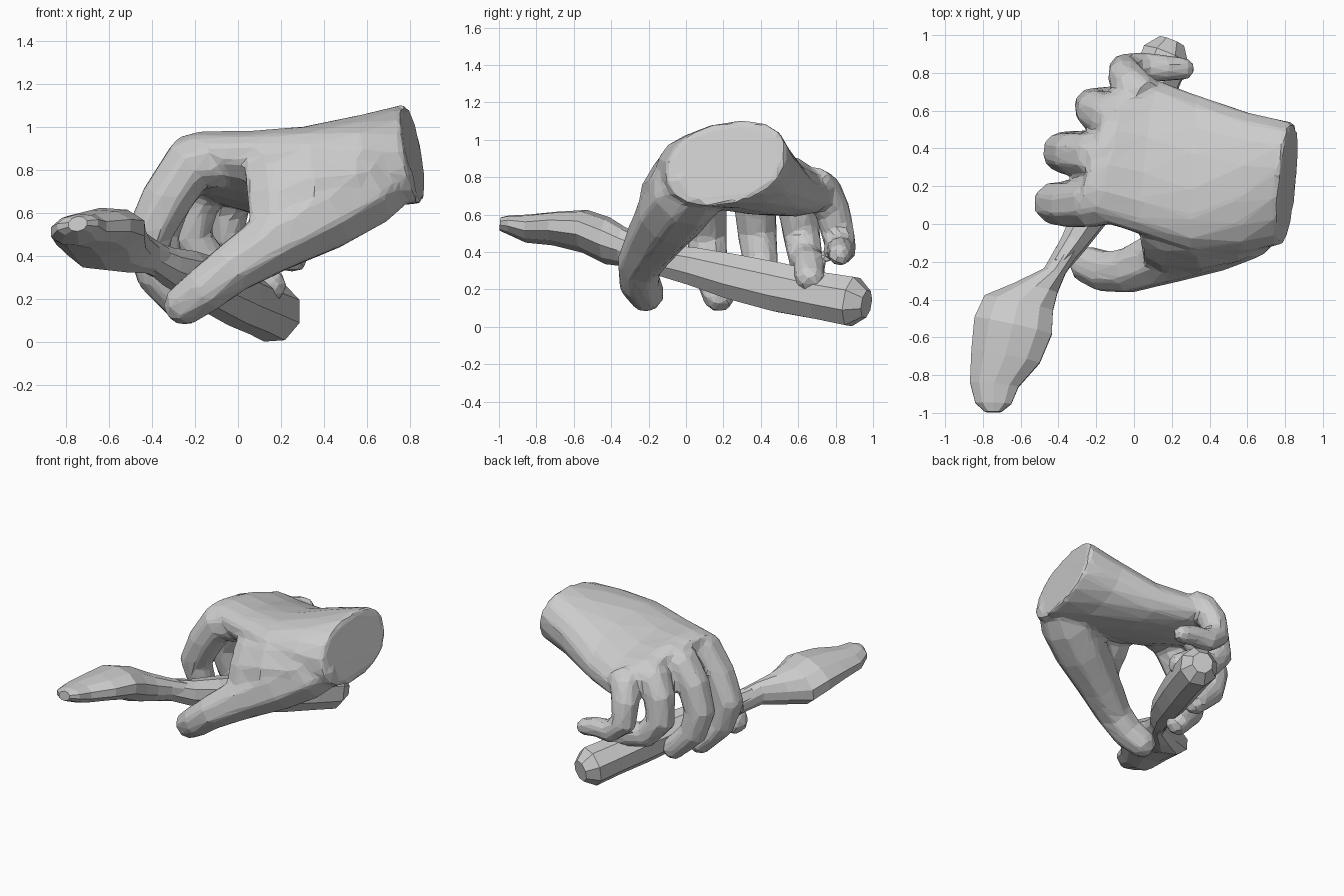
import bpy, bmesh
from math import cos, sin, pi
from mathutils import Vector as V


def loft(name, rings):
    """Skin a list of equal point rings and cap both ends."""
    bm = bmesh.new()
    vs = [[bm.verts.new(p) for p in r] for r in rings]
    n = len(vs[0])
    for a, b in zip(vs, vs[1:]):
        for i in range(n):
            j = (i + 1) % n
            bm.faces.new((a[i], a[j], b[j], b[i]))
    bm.faces.new(vs[0][::-1])
    bm.faces.new(vs[-1])
    bmesh.ops.recalc_face_normals(bm, faces=bm.faces)
    me = bpy.data.meshes.new(name)
    bm.to_mesh(me)
    bm.free()
    ob = bpy.data.objects.new(name, me)
    bpy.context.collection.objects.link(ob)
    return ob


def ring(c, u, v, n=8, power=1.0):
    """Ellipse (or squarish oval when power < 1) around c."""
    pts = []
    for i in range(n):
        a = 2 * pi * (i + 0.5) / n
        ca, sa = cos(a), sin(a)
        pts.append(V(c) + u * (abs(ca) ** power * (1 if ca > 0 else -1))
                   + v * (abs(sa) ** power * (1 if sa > 0 else -1)))
    return pts


def tube(name, path, side, n=8, round_start=False):
    """Sweep ovals along (x, y, z, half width, half height) with a blunt rounded tip."""
    pts = [V(p[:3]) for p in path]
    side = V(side)
    rings = []
    for i, p in enumerate(path):
        t = (pts[min(i + 1, len(pts) - 1)] - pts[max(i - 1, 0)]).normalized()
        u = (side - t * side.dot(t)).normalized()
        v = t.cross(u)
        k = 1 / cos(pi / n) ** 0.6
        w, h = p[3] * k, p[-1] * k
        if i == 0 and round_start:
            rings.append(ring(pts[i] - t * w * 0.6, u * w * .55, v * h * .55, n))
        rings.append(ring(pts[i], u * w, v * h, n))
    rings.append(ring(pts[-1] + t * w * 0.6, u * w * .55, v * h * .55, n))
    return loft(name, rings)


# Palm and wrist: centre, half width, half thickness, lean of the width (x, z) and height axes
palm = [
    ((0.815, 0.215, 0.875), .325, .225, .10, .15, -.20),
    ((0.60, 0.215, 0.845), .375, .215, .06, 0, -.12),
    ((0.32, 0.27, 0.80), .415, .188, .05, -.17, -.05),
    ((0.06, 0.36, 0.785), .415, .168, .10, -.22, 0),
    ((-0.12, 0.39, 0.812), .37, .148, .22, -.20, 0),
    ((-0.22, 0.38, 0.825), .32, .11, .28, -.20, 0),
]
hand = [loft("palm", [ring(c, V((ux, 1, uz)) * w, V((vx, .04, 1)) * h, 16, 0.9)
                      for c, w, h, ux, uz, vx in palm])]

# Fleshy web joining the index side of the palm to the thumb
web = [
    ((.78, .02, .80), .08, .07, .2), ((.58, -.03, .74), .20, .17, .2),
    ((.36, -.085, .70), .24, .155, .35), ((.16, -.11, .65), .25, .115, .5),
    ((.05, -.10, .65), .22, .07, .55),
]
hand.append(loft("thumb_web", [ring(c, V((-.1, lean, 1)) * h, V((.1, 1, -lean)) * w, 10)
                               for c, h, w, lean in web]))

# Thumb with its thick base, reaching forward and down
hand.append(tube("thumb", [
    (0.74, 0.09, 0.80, .15), (0.58, 0.00, 0.71, .19), (0.40, -0.08, 0.60, .18),
    (0.17, -0.17, 0.47, .148), (-0.04, -0.25, 0.335, .118), (-0.16, -0.25, 0.24, .11),
    (-0.27, -0.205, 0.16, .095)], (0, 1, 0), 8))

# Four fingers curling round the handle
fingers = {
    "index_finger": [(-.10, .13, .84, .13), (-.23, .11, .82, .13), (-.335, .10, .66, .12),
                     (-.425, .11, .48, .11), (-.38, .13, .31, .095), (-.23, .18, .145, .083)],
    "middle_finger": [(-.11, .36, .845, .125), (-.22, .36, .81, .125), (-.32, .37, .68, .115),
                      (-.38, .38, .50, .107), (-.34, .40, .34, .095), (-.18, .42, .18, .08)],
    "ring_finger": [(-.04, .55, .81, .12), (-.13, .57, .75, .12), (-.20, .60, .64, .11),
                    (-.22, .62, .48, .10), (-.12, .64, .36, .092), (.04, .66, .33, .085),
                    (.165, .66, .25, .082)],
    "little_finger": [(.06, .67, .77, .10), (-.01, .73, .72, .105), (-.045, .785, .62, .095),
                      (-.05, .815, .49, .088), (.05, .83, .41, .08), (.17, .825, .41, .07),
                      (.28, .82, .38, .06)],
}
for name, path in fingers.items():
    hand.append(tube(name, path, (0, 1, 0), 8))

# Fuse the hand into one faceted skin
for ob in hand:
    ob.select_set(True)
bpy.context.view_layer.objects.active = hand[0]
bpy.ops.object.join()
skin = bpy.context.view_layer.objects.active
skin.name = "hand"
fuse = skin.modifiers.new("fuse", 'REMESH')
fuse.mode, fuse.voxel_size = 'VOXEL', 0.018
soft = skin.modifiers.new("soften", 'SMOOTH')
soft.factor, soft.iterations = 0.5, 8
low = skin.modifiers.new("facet", 'DECIMATE')
low.ratio = 0.05

# Held tool: thick rounded handle narrowing to a neck
tube("handle", [
    (.17, .89, .135, .13, .135), (.10, .72, .165, .125, .13), (0, .50, .21, .12, .135),
    (-.12, .26, .265, .11, .125), (-.23, .05, .32, .095, .105), (-.32, -.10, .35, .07, .09),
    (-.40, -.22, .395, .05, .075)],
    (1, 0, 0), 8, True)

# Broad flattened head of the tool, leaning slightly to one side
head = [
    ((-.34, -.12, .36), .065, .075), ((-.42, -.25, .405), .06, .085),
    ((-.52, -.34, .43), .12, .105), ((-.61, -.42, .46), .19, .125),
    ((-.64, -.54, .51), .215, .115), ((-.68, -.70, .525), .19, .09),
    ((-.74, -.85, .525), .135, .075), ((-.745, -.95, .545), .10, .05),
    ((-.745, -.995, .55), .045, .035),
]
loft("tool_head", [ring(c, V((1, -.22 * min(1, abs(c[1] + 1) * 3), .10)) * w, V((0, .1, 1)) * h, 10)
                   for c, w, h in head])
